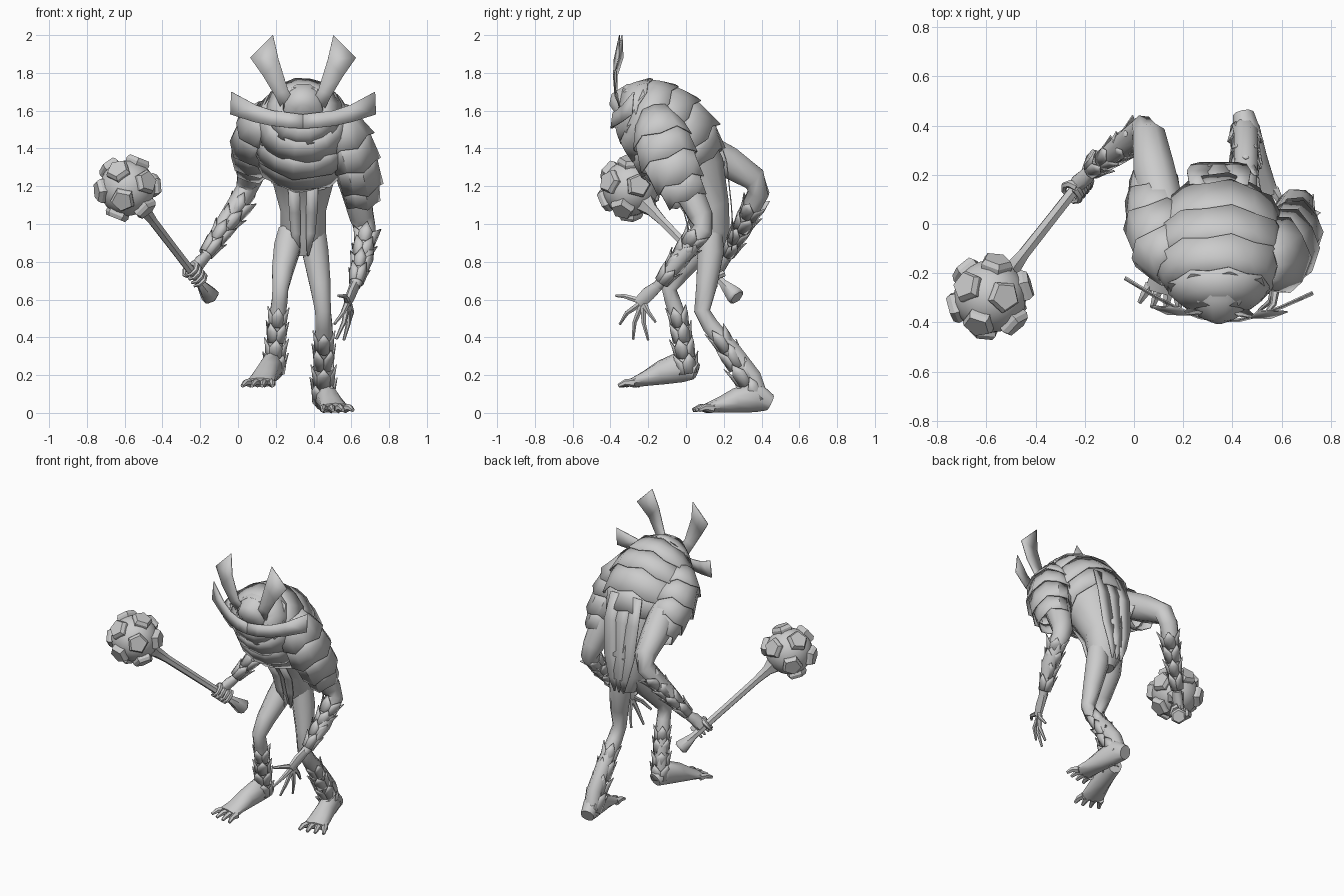
import bpy, bmesh, math
from math import sin, cos, pi
from mathutils import Vector as V, Matrix

cube = bpy.data.objects.get("Cube")
if cube:
    bpy.data.objects.remove(cube)

grey = bpy.data.materials.new("plain_grey")
grey.use_nodes = True
grey.diffuse_color = (0.6, 0.6, 0.6, 1)
grey.node_tree.nodes["Principled BSDF"].inputs["Base Color"].default_value = (0.6, 0.6, 0.6, 1)
MID = 0.345  # body centre in x


def finish(name, bm, angle=35, solid=0):
    if not solid:
        bmesh.ops.recalc_face_normals(bm, faces=bm.faces)
    me = bpy.data.meshes.new(name)
    bm.to_mesh(me)
    bm.free()
    me.materials.append(grey)
    ob = bpy.data.objects.new(name, me)
    bpy.context.collection.objects.link(ob)
    if solid:
        mod = ob.modifiers.new("thickness", "SOLIDIFY")
        mod.thickness = solid
        mod.offset = 0
    bpy.ops.object.select_all(action="DESELECT")
    ob.select_set(True)
    bpy.context.view_layer.objects.active = ob
    bpy.ops.object.shade_smooth_by_angle(angle=math.radians(angle))


def path_frames(pts, radii, ref=(1, 0, 0)):
    """Centre and two radius vectors at each point of a path."""
    pts, out = [V(p) for p in pts], []
    for i, p in enumerate(pts):
        t = (pts[min(i + 1, len(pts) - 1)] - pts[max(i - 1, 0)]).normalized()
        u = t.cross(V(ref)).normalized()
        r = radii[i] if isinstance(radii[i], tuple) else (radii[i], radii[i])
        out.append((p, u * r[0], t.cross(u) * r[1]))
    return out


def body_frames(sections):
    """Sections given as back (y, z), front (y, z) and half width."""
    out = []
    for (ty, tz), (by, bz), rx in sections:
        top, bot = V((MID, ty, tz)), V((MID, by, bz))
        out.append(((top + bot) / 2, V((rx, 0, 0)), (top - bot) / 2))
    return out


def add_ring(bm, frame, n, scale=1, shift=None):
    c, u, v = frame
    ring = []
    for k in range(n):
        a = 2 * pi * (k + 0.5) / n
        p = c + (u * cos(a) + v * sin(a)) * scale
        if shift and k % 2:
            p += shift
        ring.append(bm.verts.new(p))
    return ring


def bridge(bm, a, b):
    n = len(a)
    for k in range(n):
        bm.faces.new((a[k], a[(k + 1) % n], b[(k + 1) % n], b[k]))


def add_tube(bm, frames, n=8):
    rings = [add_ring(bm, f, n) for f in frames]
    for a, b in zip(rings, rings[1:]):
        bridge(bm, a, b)
    bm.faces.new(rings[0])
    bm.faces.new(rings[-1])


def tube(name, pts, radii, n=8, ref=(1, 0, 0)):
    bm = bmesh.new()
    add_tube(bm, path_frames(pts, radii, ref), n)
    finish(name, bm, 50)


def fingers(name, paths, r, ref=(1, 0, 0)):
    bm = bmesh.new()
    for pts in paths:
        radii = [r * (1 - 0.6 * i / (len(pts) - 1)) for i in range(len(pts))]
        add_tube(bm, path_frames(pts, radii, ref), 6)
    finish(name, bm, 50)


def bands(name, frames, n, flare, jag):
    """Overlapping armour bands with a flared, notched lower rim."""
    bm = bmesh.new()
    for f, g in zip(frames, frames[1:]):
        step = g[0] - f[0]
        mid = tuple((a + b) / 2 for a, b in zip(f, g))
        r0 = add_ring(bm, f, n, 0.98)
        r1 = add_ring(bm, mid, n, 1.02)
        r2 = add_ring(bm, (g[0] + step * 0.1, g[1], g[2]), n, flare, step * jag)
        bridge(bm, r0, r1)
        bridge(bm, r1, r2)
    finish(name, bm, 40, 0.006)


def ribbon(name, left, right):
    bm = bmesh.new()
    a = [bm.verts.new(p) for p in left]
    b = [bm.verts.new(p) for p in right]
    for i in range(len(a) - 1):
        bm.faces.new((a[i], b[i], b[i + 1], a[i + 1]))
    finish(name, bm, 40, 0.006)


def scales(name, start, end, r0, r1, rows=4, per=5):
    """Rings of broad pointed scales whose tips lean from start towards end."""
    start, end = V(start), V(end)
    axis = end - start
    u = axis.cross(V((1, 0, 0))).normalized()
    w = axis.normalized().cross(u)
    bm = bmesh.new()
    for i in range(rows):
        for k in range(per):
            mid = 2 * pi * (k + 0.5 * (i % 2)) / per

            def at(t, da, grow):
                s = (i + t) / rows
                r = (r0 + (r1 - r0) * s) * grow
                a = mid + da
                return bm.verts.new(start + axis * s + (u * cos(a) + w * sin(a)) * r)
            d = pi / per
            bl, br, base = at(0, -d, 0.95), at(0, d, 0.95), at(0, 0, 0.95)
            ml, mr = at(0.75, -d, 1.08), at(0.75, d, 1.08)
            ridge, tip = at(0.75, 0, 1.12), at(1.3, 0, 1.32)
            for face in ((bl, base, ridge, ml), (base, br, mr, ridge),
                         (ml, ridge, tip), (ridge, mr, tip)):
                bm.faces.new(face)
    finish(name, bm, 50, 0.005)


# Hunched shell, head and torso
shell = body_frames([
    ((-.33, 1.73), (-.375, 1.52), .11), ((-.2, 1.77), (-.35, 1.43), .2),
    ((-.07, 1.74), (-.29, 1.34), .25), ((.05, 1.67), (-.24, 1.26), .265),
    ((.15, 1.55), (-.15, 1.2), .245), ((.19, 1.42), (-.09, 1.19), .19)])
bands("back_shell", shell, 16, 1.04, 0.2)
tube("head", [(MID, -.385, 1.6), (MID, -.37, 1.61), (MID, -.32, 1.62), (MID, -.2, 1.6)],
     [.04, .085, .125, .16], 12)
bm = bmesh.new()
add_tube(bm, body_frames([
    ((-.1, 1.7), (-.27, 1.4), .2), ((.12, 1.52), (-.18, 1.27), .22),
    ((.2, 1.35), (-.08, 1.16), .17), ((.23, 1.12), (.0, 1.04), .125),
    ((.235, .97), (.035, .93), .125), ((.19, .84), (.08, .83), .05)]), 12)
finish("torso", bm, 50)

# Horn plates on the head
UPPER = ([(.03, -.34, 1.62), (.08, -.37, 1.71), (.13, -.375, 1.87), (.16, -.345, 2)],
         [(.1, -.33, 1.58), (.15, -.37, 1.68), (.21, -.375, 1.78), (.28, -.345, 1.88)])
SIDE = ([(0, -.385, 1.58), (.08, -.38, 1.59), (.16, -.355, 1.6), (.25, -.315, 1.63), (.38, -.245, 1.7)],
        [(0, -.395, 1.505), (.08, -.39, 1.51), (.17, -.36, 1.52), (.26, -.32, 1.54),
         (.385, -.255, 1.58)])
for side, s in (("left", 1), ("right", -1)):
    for part, edges, turn in (("upper_horn", UPPER, .04), ("side_horn", SIDE, .08)):
        a, b = [[(MID + s * x, y - s * x * turn, z) for x, y, z in e] for e in edges]
        ribbon(side + "_" + part, a, b)

# Hanging straps, back and belly
BACK = [(1, .16, 1.5, .035), (1, .215, 1.33, .045), (.8, .24, 1.1, .045),
        (.5, .25, .95, .03), (.4, .24, .86, .005)]
BELLY = [(1, -.1, 1.2, .03), (.9, -.01, 1.06, .03), (.8, .02, .95, .025), (.5, .05, .83, .005)]
for name, rows, offsets in (("back_strap", BACK, (-.085, 0, .085)),
                            ("belly_strap", BELLY, (-.05, .05))):
    for dx in offsets:
        ribbon(name, [(MID + dx * k - w, y, z) for k, y, z, w in rows],
               [(MID + dx * k + w, y, z) for k, y, z, w in rows])

# Arms with layered shoulder guards
bands("left_shoulder_guard", path_frames(
    [(.5, -.16, 1.58), (.575, -.13, 1.46), (.615, -.095, 1.35), (.645, -.04, 1.23), (.655, 0, 1.14)],
    [.1, (.15, .125), (.15, .12), (.125, .105), (.1, .085)]), 10, 1.1, 0.2)
bands("right_shoulder_guard", path_frames(
    [(.18, -.18, 1.58), (.13, -.11, 1.51), (.1, -.01, 1.43), (.085, .09, 1.36), (.08, .17, 1.31)],
    [.1, .13, .13, .11, .09]), 10, 1.08, 0.2)
tube("left_arm", [(.54, -.08, 1.45), (.62, .0, 1.2), (.655, .08, 1.04), (.675, .09, .97),
                  (.67, -.03, .82), (.62, -.15, .67)], [.09, .085, .068, .058, .05, .028])
tube("right_arm", [(.13, .02, 1.44), (.08, .22, 1.33), (.06, .36, 1.24), (.04, .385, 1.17),
                   (-.07, .3, 1.0), (-.17, .22, .83)], [.09, .09, .07, .06, .05, .028])
scales("left_forearm_scales", (.625, -.13, .69), (.68, .06, .95), .04, .058)
scales("right_forearm_scales", (-.17, .22, .84), (.02, .365, 1.11), .04, .058)

# Open left hand
tube("left_palm", [(.62, -.14, .68), (.6, -.2, .63), (.58, -.25, .58)],
     [.028, (.04, .025), (.035, .02)])
TIPS = [(.53, -.37, .62), (.51, -.35, .47), (.52, -.28, .39), (.56, -.2, .385), (.59, -.16, .48)]
root = V((.585, -.23, .59))
fingers("left_fingers", [[root.lerp(V(t), .1), root.lerp(V(t), .6) + V((.015, -.012, .01)), t]
                         for t in TIPS], .018)

# Feet, legs and shin scales
tube("left_leg", [(.4, .13, .96), (.41, .13, .85), (.435, .11, .68), (.45, .085, .54),
                  (.455, .13, .46), (.455, .25, .32), (.455, .35, .19), (.45, .385, .08)],
     [.07, .075, .06, .045, .048, .052, .052, .055])
tube("right_leg", [(.28, .12, .96), (.26, .07, .87), (.235, -.03, .75), (.225, -.09, .66),
                   (.22, -.07, .59), (.2, -.02, .45), (.19, .005, .3), (.19, .005, .22)],
     [.07, .075, .06, .045, .045, .045, .048, .05])
scales("left_shin_scales", (.452, .385, .06), (.455, .17, .42), .062, .048)
scales("right_shin_scales", (.192, .01, .21), (.213, -.045, .54), .058, .046)


def foot(name, heel, toe):
    """Wedge-shaped foot: tall at the ankle, flat at the toes."""
    heel, toe = V(heel), V(toe)
    lift = V((0, 0, 1))
    steps = [(0, .045, .045, .05), (.18, .058, .085, .085), (.45, .062, .065, .062),
             (.65, .07, .042, .04), (.82, .078, .026, .024)]
    tube(name, [heel.lerp(toe, t) + lift * h for t, w, r, h in steps],
         [(w, r) for t, w, r, h in steps], 10, (0, 0, 1))
    ahead = (toe - heel).normalized()
    across = ahead.cross(lift).normalized()
    base = heel.lerp(toe, .78) + lift * .02
    fingers(name + "_toes", [[base + across * k * .038, base + across * k * .048 + ahead * .045
                              + lift * .006, toe + across * k * .055 - ahead * abs(k) * .008
                              + lift * .012]
                             for k in (-1.5, -.5, .5, 1.5)], .025, (0, 0, 1))


foot("left_foot", (.445, .445, .004), (.53, .04, .002))
foot("right_foot", (.2, .055, .17), (.1, -.35, .13))

# Club: studded ball, handle and flared butt
ball, butt = V((-.585, -.295, 1.19)), V((-.14, .27, .61))
axis = (butt - ball).normalized()
bm = bmesh.new()
bmesh.ops.create_icosphere(bm, subdivisions=3, radius=.148)
bmesh.ops.translate(bm, verts=bm.verts, vec=ball)
finish("club_ball", bm)
dirs = [V((0, 0, 1)), V((0, 0, -1))]
for k in range(5):
    for s in (1, -1):
        a = pi / 2 * s + 2 * pi * k / 5
        dirs.append(V((2 * cos(a), 2 * sin(a), s)).normalized())
tilt = Matrix.Rotation(math.radians(22), 3, "Y")
bm = bmesh.new()
for d in (tilt @ d for d in dirs):
    if d.dot(axis) < .9:
        add_tube(bm, path_frames([ball + d * .125, ball + d * .152, ball + d * .172],
                                 [.064, .068, .056], (.3, .5, .2)), 5)
finish("club_studs", bm, 20)
length = (butt - ball).length
tube("club_handle", [ball + axis * length * t for t in (.14, .2, .3, .6, .87, .985, 1)],
     [.06, .036, .026, .024, .024, .052, .04], 6)

# Right hand closed round the handle
grip = ball + axis * length * .79
wrist = V((-.17, .22, .83))
tube("right_palm", [wrist, wrist.lerp(grip, .45) + V((0, 0, .015)), grip + V((.0, .01, .02))],
     [.028, (.04, .032), (.04, .03)])
out = (wrist - grip)
out = (out - axis * out.dot(axis)).normalized()
turn = axis.cross(out)
fingers("right_fingers", [[grip + axis * k * .034 + (out * cos(a) + turn * sin(a) * s) * .042
                           for a in (0, .8, 1.6, 2.4, 3.2)]
                          for k, s in ((-1.3, 1), (-.4, 1), (.5, 1), (1.3, 1), (-1, -1))],
        .019, axis)
